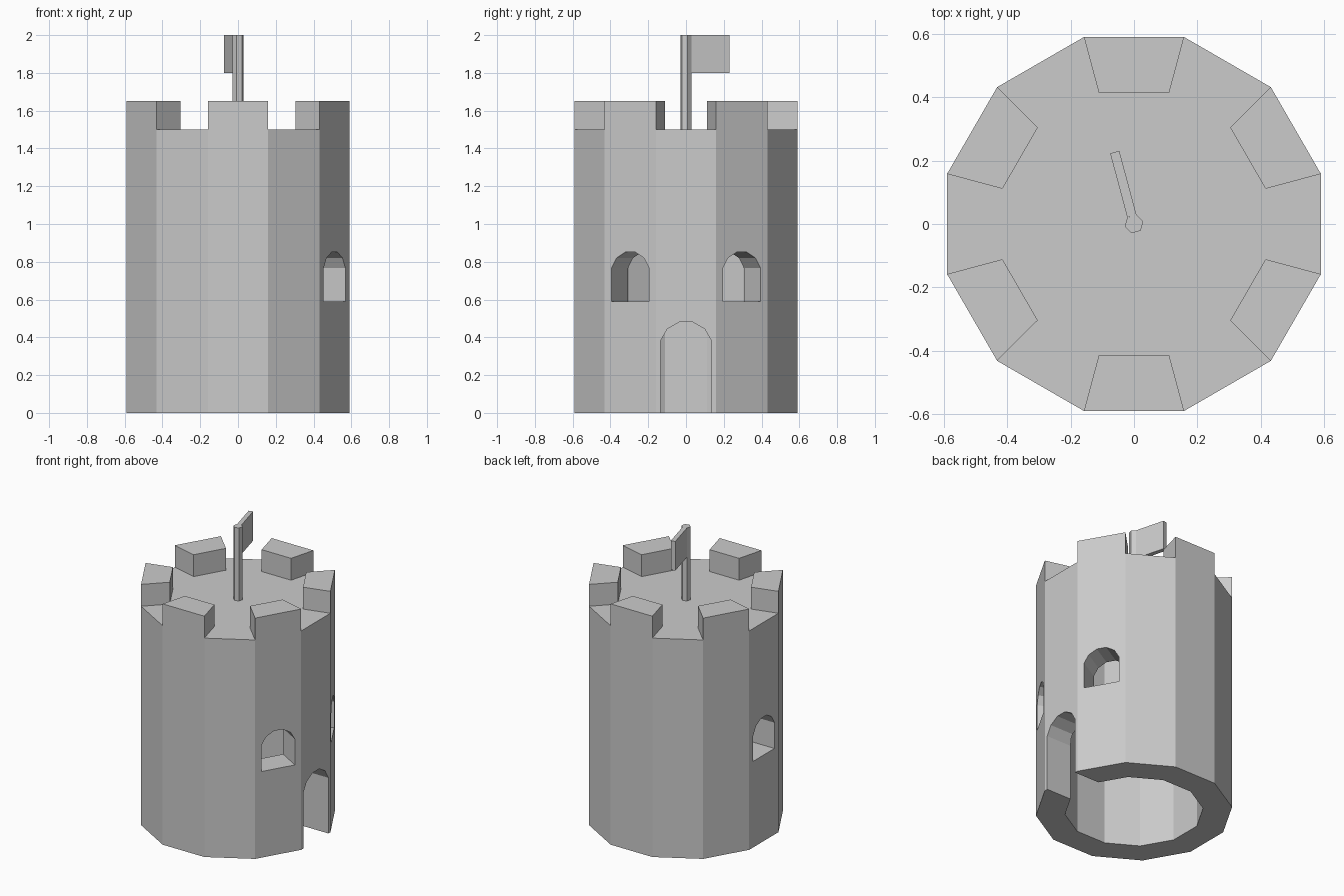
import bpy, bmesh
from math import cos, sin, radians
from mathutils import Matrix

if "Cube" in bpy.data.objects:
    bpy.data.objects.remove(bpy.data.objects["Cube"])

R_OUT, R_IN = 0.611, 0.43
ROOF, CEILING, TOP = 1.5, 1.33, 1.65


def polar(r, deg, z):
    return (r * cos(radians(deg)), r * sin(radians(deg)), z)


def make_object(name, bm):
    bmesh.ops.recalc_face_normals(bm, faces=bm.faces[:])
    mesh = bpy.data.meshes.new(name)
    bm.to_mesh(mesh)
    bm.free()
    ob = bpy.data.objects.new(name, mesh)
    bpy.context.collection.objects.link(ob)
    return ob


def prism(name, lower, upper):
    """Closed solid between two matching outlines."""
    bm = bmesh.new()
    a = [bm.verts.new(p) for p in lower]
    b = [bm.verts.new(p) for p in upper]
    n = len(a)
    bm.faces.new(a)
    bm.faces.new(b)
    for i in range(n):
        bm.faces.new((a[i], a[(i + 1) % n], b[(i + 1) % n], b[i]))
    return make_object(name, bm)


# Tower: twelve-sided hollow shell, open underneath, closed by the roof
bm = bmesh.new()
loops = [[bm.verts.new(polar(r, 15 + 30 * i, z)) for i in range(12)]
         for r, z in ((R_IN, CEILING), (R_IN, 0), (R_OUT, 0), (R_OUT, ROOF))]
for a, b in zip(loops, loops[1:]):
    for i in range(12):
        j = (i + 1) % 12
        bm.faces.new((a[i], a[j], b[j], b[i]))
bm.faces.new(loops[0])
bm.faces.new(loops[-1])
tower = make_object("tower_wall", bm)


# Arched openings: door on the right, windows beside it and on the left
def cut_arch(angle, bottom, centre, radius):
    w = radius * cos(radians(15))
    outline = [(-w, bottom), (w, bottom)]
    outline += [(radius * cos(radians(a)), centre + radius * sin(radians(a)))
                for a in range(15, 180, 30)]
    cutter = prism("arch_cutter", [(0.28, y, z) for y, z in outline],
                   [(0.75, y, z) for y, z in outline])
    cutter.data.transform(Matrix.Rotation(radians(angle), 4, 'Z'))
    cutter.hide_render = True
    mod = tower.modifiers.new("opening", 'BOOLEAN')
    mod.operation, mod.solver, mod.object = 'DIFFERENCE', 'EXACT', cutter
    bpy.context.view_layer.objects.active = tower
    bpy.ops.object.modifier_apply(modifier=mod.name)
    bpy.data.objects.remove(cutter)


cut_arch(0, -0.1, 0.345, 0.14)
for angle in (-30, 30, 180):
    cut_arch(angle, 0.59, 0.736, 0.119)

# Battlements: a wedge on every second side
for k in range(6):
    a = 30 + 60 * k
    plan = [(R_IN, a - 15), (R_OUT, a - 15), (R_OUT, a + 15), (R_IN, a + 15)]
    prism(f"battlement_{k + 1}", [polar(r, d, ROOF) for r, d in plan],
          [polar(r, d, TOP) for r, d in plan])

# Flagpole: slim hexagonal post
hexagon = [(0.03, 15 + 60 * i) for i in range(6)]
prism("flagpole", [polar(r, d, ROOF) for r, d in hexagon],
      [polar(r, d, 2.0) for r, d in hexagon])

# Flag: thick panel growing from one side of the pole
spin = Matrix.Rotation(radians(105), 4, 'Z')
plan = [(0.026, -0.015), (0.235, -0.015), (0.235, 0.015), (0.026, 0.015)]
flag = prism("flag", [(x, y, 1.8) for x, y in plan], [(x, y, 2.0) for x, y in plan])
flag.data.transform(spin)
